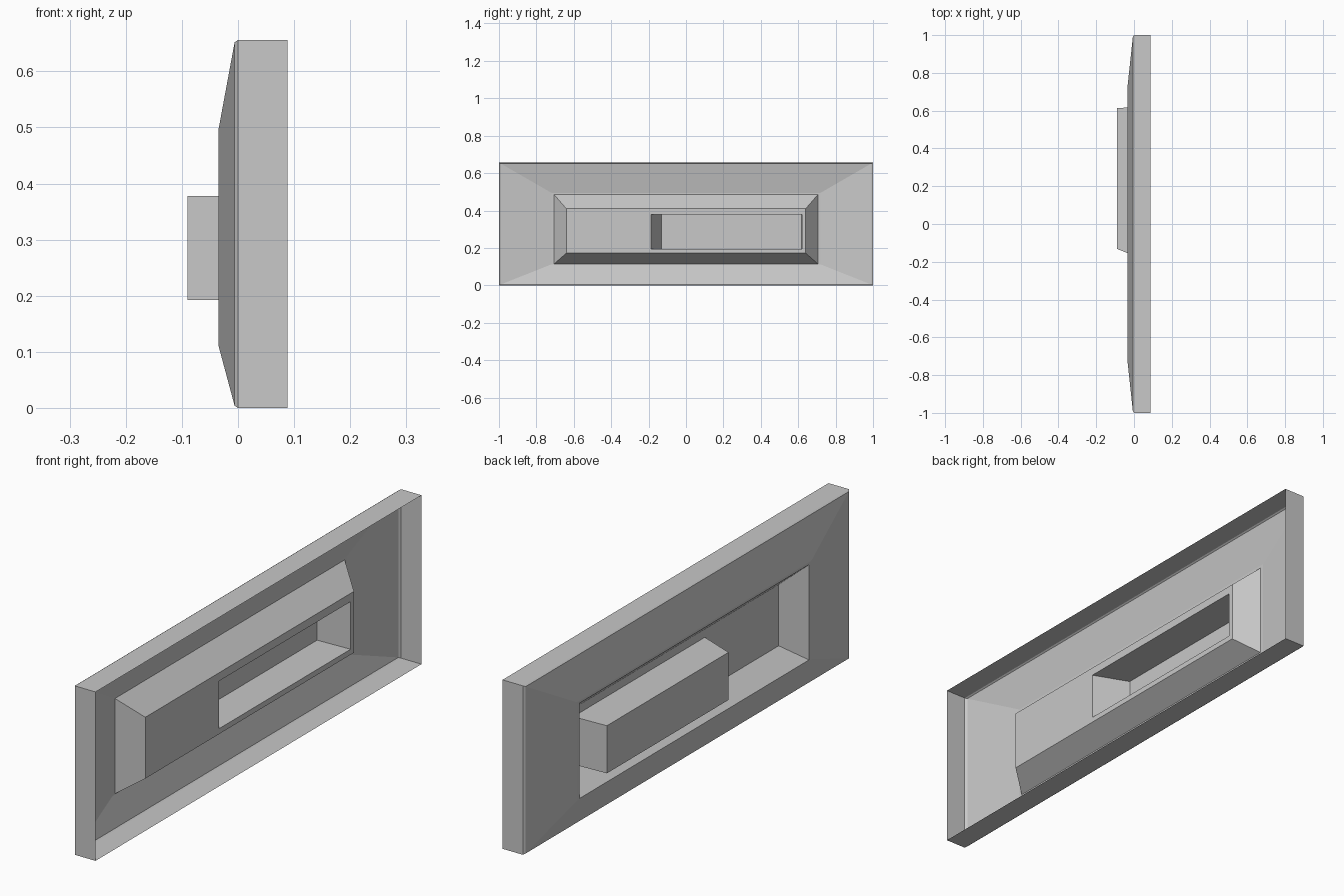
import bpy
import bmesh

cube = bpy.data.objects.get("Cube")
if cube:
    bpy.data.objects.remove(cube, do_unlink=True)

grey = bpy.data.materials.new("plain_grey")
colour = (0.58, 0.58, 0.58, 1)
grey.use_nodes = True
grey.diffuse_color = colour
grey.node_tree.nodes["Principled BSDF"].inputs["Base Color"].default_value = colour


def loft(name, rects, cap=False):
    """Thin shell through rectangles given as (x, y_min, y_max, z_min, z_max)."""
    bm = bmesh.new()
    loops = [[bm.verts.new((x, y, z)) for y, z in ((y0, z0), (y1, z0), (y1, z1), (y0, z1))]
             for x, y0, y1, z0, z1 in rects]
    for a, b in zip(loops, loops[1:]):
        for i in range(4):
            j = (i + 1) % 4
            bm.faces.new((b[i], b[j], a[j], a[i]))
    if cap:
        bm.faces.new(loops[-1][::-1])
    mesh = bpy.data.meshes.new(name)
    bm.to_mesh(mesh)
    bm.free()
    mesh.materials.append(grey)
    obj = bpy.data.objects.new(name, mesh)
    bpy.context.collection.objects.link(obj)
    return obj


# Rectangles shared by neighbouring parts
rim_edge = (0, -1, 1, 0, 0.656)
slope_end = (-0.035, -0.72, 0.72, 0.112, 0.495)
plate_foot = (-0.035, -0.705, 0.705, 0.115, 0.485)
plate_edge = (0.05, -0.64, 0.64, 0.172, 0.41)
opening = (0.05, -0.187, 0.62, 0.193, 0.378)

# Outer rim, open on one side
loft("outer_rim", [(0.088, *rim_edge[1:]), rim_edge])

# Sloped surround with a narrow chamfer and a flat inner border
loft("sloped_surround", [rim_edge, (-0.006, -0.992, 0.992, 0.004, 0.652), slope_end, plate_foot])

# Raised plate with bevelled sides and an opening
loft("raised_plate", [plate_foot, plate_edge, opening])

# Pocket pushed through the plate, with one slanted end
loft("pocket", [opening, (-0.09, -0.132, 0.614, 0.193, 0.378)], cap=True)
